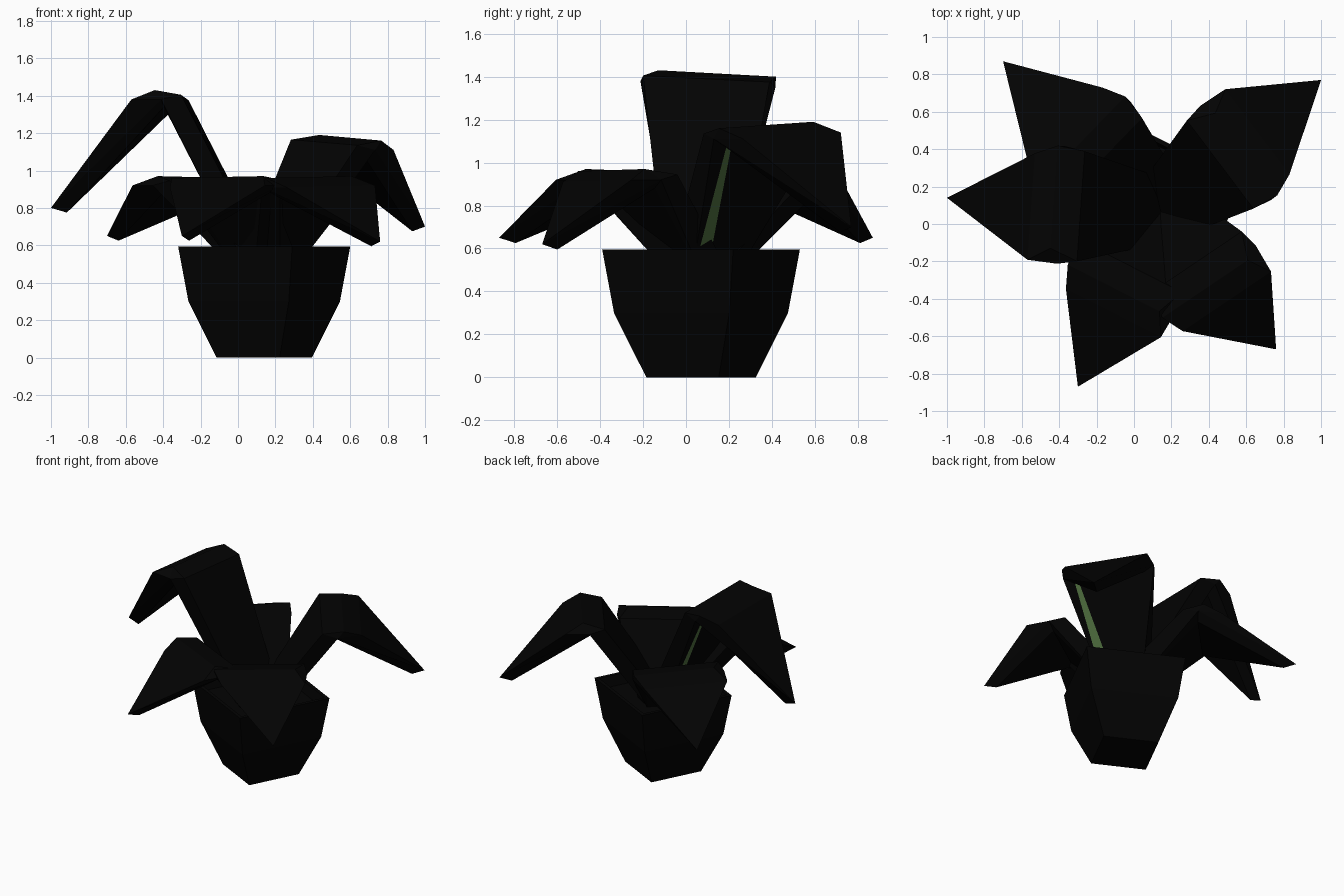
import bpy, bmesh
from math import cos, sin, radians
from mathutils import Vector

if "Cube" in bpy.data.objects:
    bpy.data.objects.remove(bpy.data.objects["Cube"])

CX, CY = 0.14, 0.07  # plant axis


def material(name, rgb):
    m = bpy.data.materials.new(name)
    m.diffuse_color = (*rgb, 1)
    m.use_nodes = True
    m.node_tree.nodes["Principled BSDF"].inputs["Base Color"].default_value = m.diffuse_color
    return m


black = material("near_black", (0.0008, 0.0008, 0.0008))
green = material("leaf_green", (0.08, 0.16, 0.05))


def finish(bm, name, mats):
    bmesh.ops.recalc_face_normals(bm, faces=bm.faces)
    me = bpy.data.meshes.new(name)
    bm.to_mesh(me)
    bm.free()
    for m in mats:
        me.materials.append(m)
    bpy.context.collection.objects.link(bpy.data.objects.new(name, me))


# Four-sided flared pot with a recessed soil surface
def build_pot():
    bm = bmesh.new()
    profile = [(0.268, 0), (0.426, 0.30), (0.484, 0.595), (0.45, 0.595), (0.43, 0.52)]
    rings = []
    for r, z in profile:
        angles = [radians(18 + 90 * i) for i in range(4)]
        rings.append([bm.verts.new((CX + r * cos(a), CY + r * sin(a), z)) for a in angles])
    for a, b in zip(rings, rings[1:]):
        for i in range(4):
            j = (i + 1) % 4
            bm.faces.new((a[i], a[j], b[j], b[i]))
    bm.faces.new(rings[0])
    bm.faces.new(rings[-1])
    finish(bm, "pot", [black])


# Thick folded leaf: stalk rises to a bevelled crest, then droops to a point
def build_leaf(name, angle, crest_r, crest_z, tip, tilt=0.03, green_strip=False):
    a = radians(angle)
    out, side = Vector((cos(a), sin(a), 0)), Vector((-sin(a), cos(a), 0))
    centre = Vector((CX, CY, 0))
    bm = bmesh.new()
    # (radius, height, half width on the clockwise side, on the other side)
    stations = {
        "base_top": (-0.02, 0.52, 0.17, 0.17),
        "inner": (crest_r - 0.145, crest_z - 0.025, 0.29, 0.30),
        "crest": (crest_r, crest_z, 0.31, 0.24),
        "outer": (crest_r + 0.12, crest_z - 0.05, 0.26, 0.31),
        "shoulder": (crest_r - 0.04, crest_z - 0.05, 0.31, 0.32),
        "under": (crest_r - 0.05, crest_z - 0.09, 0.23, 0.25),
        "base_under": (0.07, 0.45, 0.11, 0.13),
    }
    tip_top = bm.verts.new(tip)
    tip_under = bm.verts.new(Vector(tip) - 0.085 * out - Vector((0, 0, 0.025)))
    sides = []
    for i, s in enumerate((-1, 1)):
        v = {}
        for k, st in stations.items():
            drop = tilt if i == 0 and "base" not in k else 0
            v[k] = bm.verts.new(centre + out * st[0] + side * s * st[2 + i]
                                + Vector((0, 0, st[1] - drop)))
        v["tip"], v["tip_under"] = tip_top, tip_under
        sides.append(v)
        for keys in (("base_under", "base_top", "inner", "shoulder"),
                     ("base_under", "shoulder", "under"),
                     ("shoulder", "inner", "crest"),
                     ("shoulder", "crest", "outer"),
                     ("shoulder", "outer", "tip"),
                     ("under", "shoulder", "tip", "tip_under")):
            bm.faces.new([v[k] for k in keys])
    cw, ccw = sides
    strip = ("base_under", "base_top", "inner", "crest", "outer")
    for p, q in zip(strip, strip[1:]):
        bm.faces.new((cw[p], cw[q], ccw[q], ccw[p]))
    bm.faces.new((cw["outer"], tip_top, ccw["outer"]))
    bm.faces.new((cw["under"], tip_under, ccw["under"]))
    # Stalk underside, with a green sliver along its clockwise edge
    low = bm.verts.new(cw["base_under"].co.lerp(ccw["base_under"].co, 0.35))
    high = bm.verts.new(cw["under"].co.lerp(ccw["under"].co, 0.06))
    sliver = bm.faces.new((cw["base_under"], cw["under"], high, low))
    sliver.material_index = int(green_strip)
    bm.faces.new((low, high, ccw["under"], ccw["base_under"]))
    bm.faces.new((cw["under"], tip_under, high))
    finish(bm, name, [black, green])


build_pot()
build_leaf("leaf_tall", 176, 0.57, 1.43, (-1.0, 0.14, 0.80), green_strip=True)
build_leaf("leaf_right_back", 37, 0.55, 1.19, (1.0, 0.77, 0.70), green_strip=True)
build_leaf("leaf_left_back", 136, 0.56, 0.97, (-0.70, 0.87, 0.65), 0.01)
build_leaf("leaf_right_front", -56, 0.48, 0.97, (0.76, -0.67, 0.62), 0.01)
build_leaf("leaf_left_front", 243, 0.48, 0.97, (-0.30, -0.87, 0.65), 0.01)
